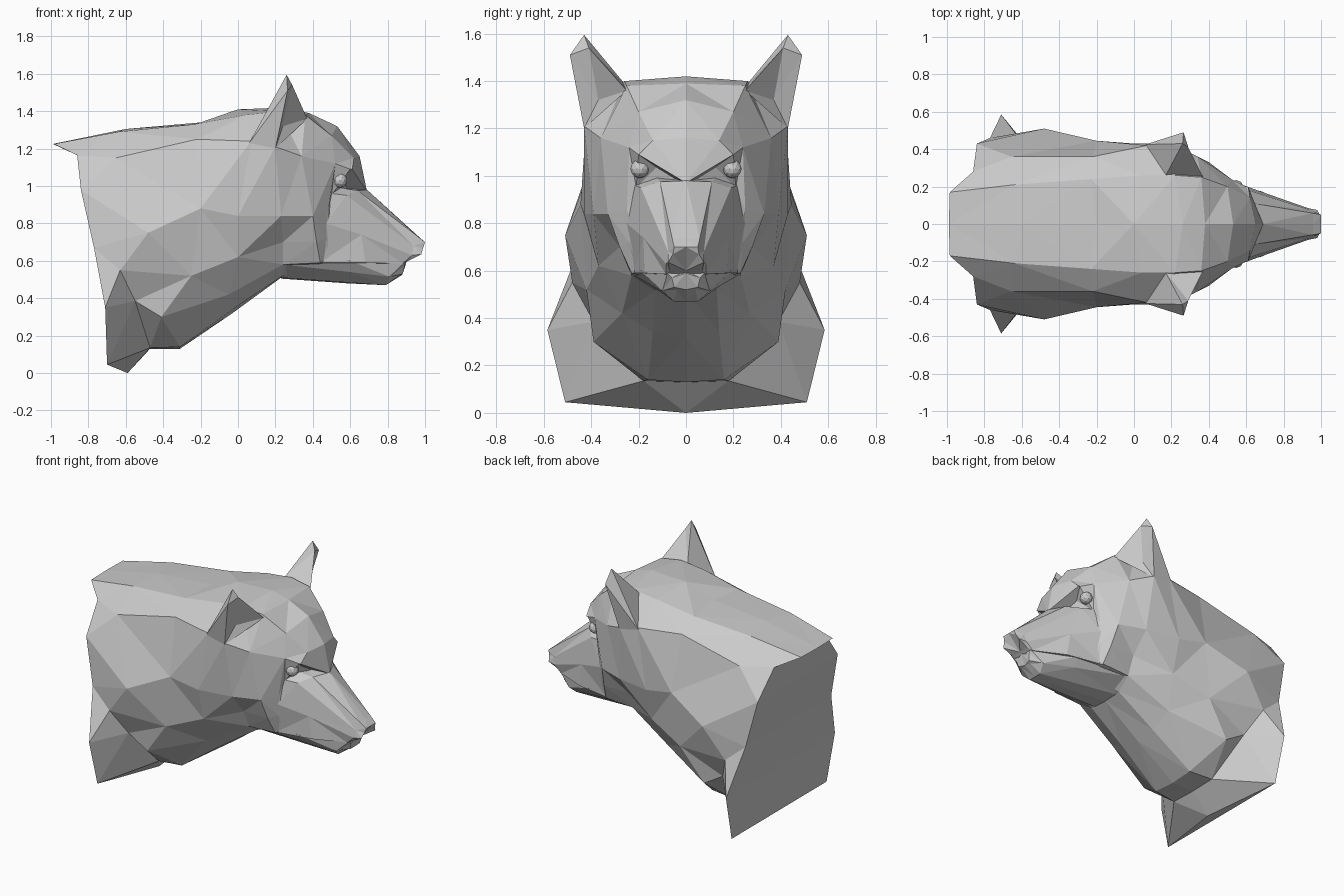
import bpy
import bmesh
from mathutils import Matrix

cube = bpy.data.objects.get("Cube")
if cube:
    bpy.data.objects.remove(cube, do_unlink=True)


def make_material(name, color):
    mat = bpy.data.materials.new(name)
    mat.use_nodes = True
    mat.diffuse_color = color
    mat.node_tree.nodes["Principled BSDF"].inputs["Base Color"].default_value = color
    return mat


clay = make_material("clay_grey", (0.6, 0.6, 0.6, 1))


def finish(name, bm, mirrored=True):
    """Mirror across the middle plane, clean the normals and link the object."""
    if mirrored:
        bmesh.ops.mirror(bm, geom=bm.verts[:] + bm.edges[:] + bm.faces[:],
                         axis='Y', merge_dist=0.0005)
    bmesh.ops.remove_doubles(bm, verts=bm.verts[:], dist=0.0005)
    bmesh.ops.triangulate(bm, faces=bm.faces[:])
    bmesh.ops.recalc_face_normals(bm, faces=bm.faces[:])
    mesh = bpy.data.meshes.new(name)
    bm.to_mesh(mesh)
    bm.free()
    mesh.materials.append(clay)
    obj = bpy.data.objects.new(name, mesh)
    bpy.context.scene.collection.objects.link(obj)
    return obj


def loft(name, rings, cap_start=True, cap_end=True):
    """Skin half cross-sections that run from top centre to bottom centre."""
    bm = bmesh.new()
    rows = [[bm.verts.new(p) for p in ring] for ring in rings]
    for a, b in zip(rows, rows[1:]):
        for i in range(len(a) - 1):
            bm.faces.new((a[i], a[i + 1], b[i + 1], b[i]))
    if cap_start:
        bm.faces.new(rows[0])
    if cap_end:
        bm.faces.new(rows[-1])
    return finish(name, bm)


# Neck and flared shoulders, from the flat cut at the back to the ears
neck = [
    [(-.99, 0, 1.225), (-.985, .17, 1.225), (-.86, .28, 1.165), (-.84, .43, .98),
     (-.77, .46, .67), (-.71, .585, .35), (-.7, .51, .045), (-.59, 0, 0)],
    [(-.6, 0, 1.305), (-.64, .21, 1.29), (-.655, .36, 1.15), (-.48, .51, .75),
     (-.63, .48, .55), (-.55, .39, .385), (-.47, .18, .135), (-.47, 0, .13)],
    [(-.2, 0, 1.34), (-.23, .24, 1.33), (-.22, .36, 1.25), (-.2, .445, .88),
     (-.25, .42, .52), (-.41, .39, .3), (-.31, .16, .14), (-.31, 0, .13)],
    [(0, 0, 1.41), (.04, .26, 1.38), (.07, .42, 1.24), (0, .43, .84),
     (0, .37, .62), (-.05, .27, .42), (-.03, .14, .34), (-.03, 0, .32)],
    [(.26, 0, 1.42), (.22, .26, 1.4), (.2, .43, 1.21), (.23, .39, .84),
     (.24, .28, .7), (.24, .23, .58), (.23, .13, .515), (.23, 0, .51)],
]

# The cut face runs straight across between the two sides, below the top lip
cut = [neck[0][0]] * 2 + [(x, 0, z) for x, y, z in neck[0][2:]]
loft("neck", [cut] + neck, cap_start=False, cap_end=False)

# Skull, from the ears to the forehead
loft("skull", [
    neck[-1],
    [(.38, 0, 1.39), (.36, .25, 1.38), (.34, .36, 1.16), (.4, .33, .84),
     (.42, .28, .7), (.44, .23, .59), (.38, .1, .56), (.38, 0, .56)],
    [(.53, 0, 1.32), (.5, .2, 1.27), (.52, .24, 1.12), (.48, .25, .86),
     (.47, .24, .72), (.46, .21, .59), (.46, .1, .57), (.46, 0, .57)],
    [(.65, 0, 1.16), (.62, .14, 1.15), (.6, .2, 1.09), (.5, .21, .95),
     (.5, .22, .75), (.49, .2, .6), (.49, .1, .57), (.49, 0, .57)],
], cap_start=False)

# Brow wedge that shades the eyes
loft("brow", [
    [(.5, 0, 1.17), (.5, .14, 1.15), (.5, .21, 1.1), (.5, 0, .95)],
    [(.65, 0, 1.16), (.62, .14, 1.15), (.61, .2, 1.09), (.69, 0, .97)],
])

# Muzzle, ending in a chamfered nose
loft("muzzle", [
    [(.48, 0, 1), (.5, .13, 1), (.5, .215, .96), (.47, .25, .8),
     (.44, .22, .59), (.45, 0, .57)],
    [(.69, 0, .98), (.64, .11, .975), (.58, .19, .95), (.66, .18, .74),
     (.68, .175, .59), (.68, 0, .57)],
    [(.96, 0, .735), (.955, .058, .735), (.94, .075, .68), (.93, .085, .63),
     (.88, .085, .585), (.88, 0, .58)],
    [(1, 0, .7), (1, .05, .7), (.99, .055, .67), (.98, .075, .635),
     (.91, .07, .6), (.91, 0, .6)],
])

# Lower jaw, flush with the lip above and keeled below
loft("lower_jaw", [
    [(.23, 0, .65), (.24, .24, .63), (.24, .22, .58), (.23, .1, .51), (.23, 0, .505)],
    [(.6, 0, .62), (.6, .192, .6), (.6, .15, .54), (.58, .07, .485), (.58, 0, .48)],
    [(.89, 0, .6), (.89, .078, .59), (.81, .1, .515), (.79, .05, .47), (.79, 0, .47)],
    [(.9, 0, .59), (.89, .06, .57), (.88, .05, .53), (.86, .04, .52), (.87, 0, .52)],
])

# Ears: pointed shell with a hollow facing forward
for side, label in ((1, "left"), (-1, "right")):
    bm = bmesh.new()
    shell = {
        "tip": (.26, .43, 1.595), "edge": (.265, .49, 1.51),
        "outer": (.2, .43, 1.2), "inner": (.37, .25, 1.36),
        "back": (.06, .425, 1.23), "root": (.17, .26, 1.39),
        "hollow": (.24, .37, 1.32), "rim": (.29, .41, 1.54),
    }
    v = {k: bm.verts.new((x, y * side, z)) for k, (x, y, z) in shell.items()}
    panels = ["tip edge back", "edge outer back", "tip back root",
              "tip root inner rim", "tip rim edge", "rim inner hollow",
              "edge rim hollow", "outer edge hollow", "inner outer hollow",
              "root back outer inner"]
    for panel in panels:
        bm.faces.new([v[k] for k in panel.split()])
    finish(label + "_ear", bm, mirrored=False)

# Eyes
for side, label in ((1, "left"), (-1, "right")):
    bm = bmesh.new()
    bmesh.ops.create_icosphere(bm, subdivisions=2, radius=.04,
                               matrix=Matrix.Translation((.545, .195 * side, 1.03)))
    finish(label + "_eye", bm, mirrored=False)
